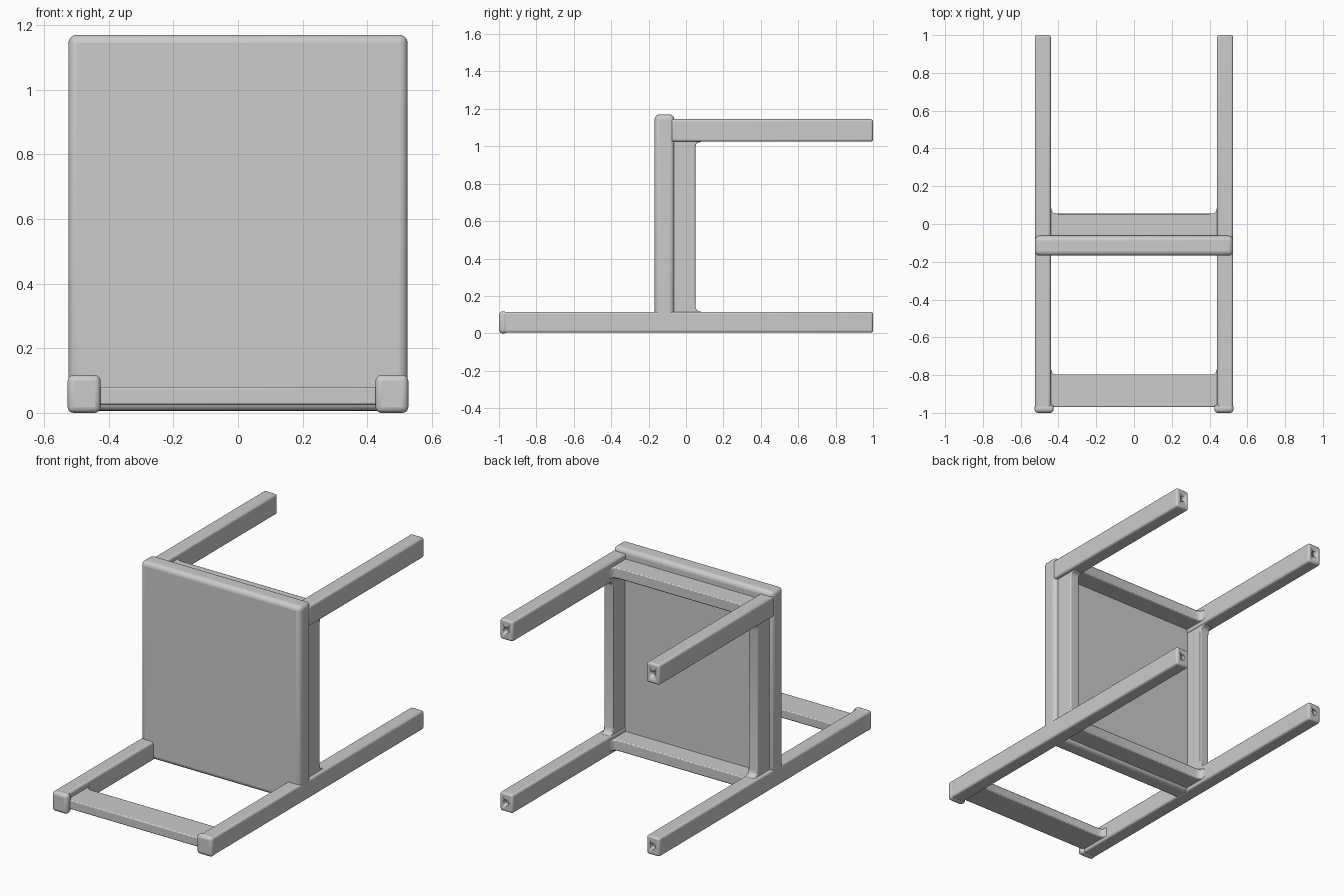
import bpy, bmesh
from mathutils import Vector

if "Cube" in bpy.data.objects:
    bpy.data.objects.remove(bpy.data.objects["Cube"])


def finish(bm, name, bevel, segs=3):
    bmesh.ops.recalc_face_normals(bm, faces=bm.faces)
    me = bpy.data.meshes.new(name)
    bm.to_mesh(me)
    bm.free()
    ob = bpy.data.objects.new(name, me)
    bpy.context.collection.objects.link(ob)
    if bevel:
        m = ob.modifiers.new("round", 'BEVEL')
        m.width, m.segments = bevel, segs
        m.limit_method = 'ANGLE'
        m.angle_limit = 0.7
    for o in bpy.context.selected_objects:
        o.select_set(False)
    bpy.context.view_layer.objects.active = ob
    ob.select_set(True)
    bpy.ops.object.shade_smooth_by_angle(angle=0.6)
    return ob


def box(name, lo, hi, bevel, segs=3):
    bm = bmesh.new()
    bmesh.ops.create_cube(bm, size=1)
    for v in bm.verts:
        v.co = Vector([(a + b) / 2 + c * (b - a) for a, b, c in zip(lo, hi, v.co)])
    return finish(bm, name, bevel, segs)


def rail(name, a, b, y0, y1, lo, hi, along_x):
    """Rail spanning a..b with small fillets where its +y edge meets the legs."""
    e = 0.02  # hidden overlap into the legs
    pts = [(a - e, y0), (b + e, y0), (b + e, y1 + 0.035), (b, y1 + 0.035), (b - 0.006, y1 + 0.012),
           (b - 0.015, y1 + 0.004), (b - 0.035, y1), (a + 0.035, y1),
           (a + 0.015, y1 + 0.004), (a + 0.006, y1 + 0.012), (a, y1 + 0.035), (a - e, y1 + 0.035)]
    to3 = (lambda s, y, t: (s, y, t)) if along_x else (lambda s, y, t: (t, y, s))
    bm = bmesh.new()
    f = bm.faces.new([bm.verts.new(to3(s, y, lo)) for s, y in pts])
    out = bmesh.ops.extrude_face_region(bm, geom=[f])
    d = Vector(to3(0, 0, hi - lo))
    bmesh.ops.translate(bm, vec=d, verts=[g for g in out['geom'] if isinstance(g, bmesh.types.BMVert)])
    return finish(bm, name, 0.006, 2)


def foot_hole(leg, x, z):
    # small socket in the end of the leg
    bm = bmesh.new()
    bmesh.ops.create_cone(bm, cap_ends=True, segments=16, radius1=0.017, radius2=0.017, depth=0.05)
    for v in bm.verts:
        v.co = Vector((x + v.co.x, 1 + v.co.z, z - v.co.y))
    cutter = finish(bm, "foot_hole_cutter", 0)
    cutter.hide_render = True
    cutter.hide_set(True)
    m = leg.modifiers.new("hole", 'BOOLEAN')
    m.operation, m.object, m.solver = 'DIFFERENCE', cutter, 'EXACT'


# Seat slab
box("seat", (-0.525, -0.168, 0.006), (0.525, -0.062, 1.17), 0.026, 4)

for s, side in ((-1, "left"), (1, "right")):
    def span(i, o):
        return sorted((s * i, s * o))
    xi, xo = span(0.44, 0.525)
    # Legs
    back = box(f"{side}_back_leg", (xi, -0.995, 0.004), (xo, 1, 0.115), 0.012)
    front = box(f"{side}_front_leg", (xi, -0.08, 1.025), (xo, 1, 1.145), 0.012)
    foot_hole(back, s * 0.4825, 0.06)
    foot_hole(front, s * 0.4825, 1.085)
    # Slightly swollen top end of the backrest post
    ci, co = span(0.425, 0.527)
    box(f"{side}_post_cap", (ci, -1, 0.0), (co, -0.955, 0.117), 0.018)
    # Side apron
    ai, ao = span(0.445, 0.505)
    rail(f"{side}_apron", 0.115, 1.025, -0.08, 0.05, ai, ao, False)

# Front and back aprons, backrest rail
rail("front_apron", -0.44, 0.44, -0.08, 0.055, 1.05, 1.115, True)
rail("back_apron", -0.44, 0.44, -0.08, 0.055, 0.025, 0.09, True)
rail("backrest_rail", -0.44, 0.44, -0.97, -0.797, 0.025, 0.08, True)
